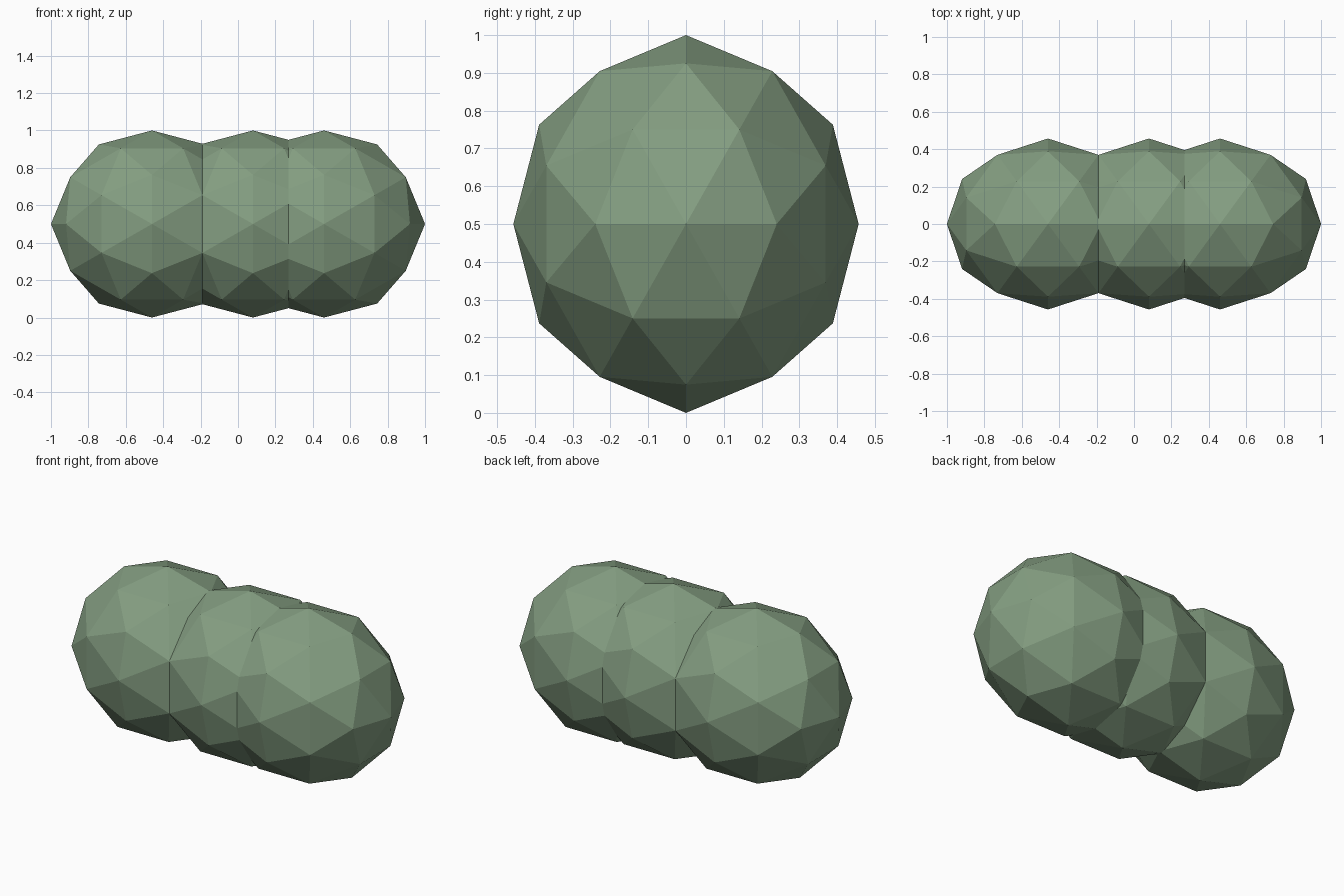
import bpy
import math

cube = bpy.data.objects.get("Cube")
if cube:
    bpy.data.objects.remove(cube, do_unlink=True)

# Single sage green material
LEAF = (0.23, 0.34, 0.22, 1.0)
green = bpy.data.materials.new("sage_green")
green.use_nodes = True
green.diffuse_color = LEAF
bsdf = green.node_tree.nodes["Principled BSDF"]
bsdf.inputs["Base Color"].default_value = LEAF
bsdf.inputs["Roughness"].default_value = 0.9

RADII = (0.54, 0.457, 0.5)
# Tilt that lines the icosphere's edge midpoints up with the axes
TILT = -math.atan((math.sqrt(5) - 1) / 2)


def bush_clump(name, x):
    """One faceted ball of foliage, flattened front to back."""
    bpy.ops.mesh.primitive_ico_sphere_add(subdivisions=2, radius=1)
    clump = bpy.context.object
    clump.name = name
    clump.rotation_euler = (0, TILT, 0)
    bpy.ops.object.transform_apply(location=False, rotation=True, scale=False)
    clump.scale = RADII
    clump.location = (x, 0, RADII[2])
    bpy.ops.object.transform_apply(location=False, rotation=False, scale=True)
    bpy.ops.object.shade_flat()
    clump.data.materials.append(green)


# Three overlapping clumps in a row
for name, x in (("right_clump", -0.46), ("middle_clump", 0.08), ("left_clump", 0.46)):
    bush_clump(name, x)
